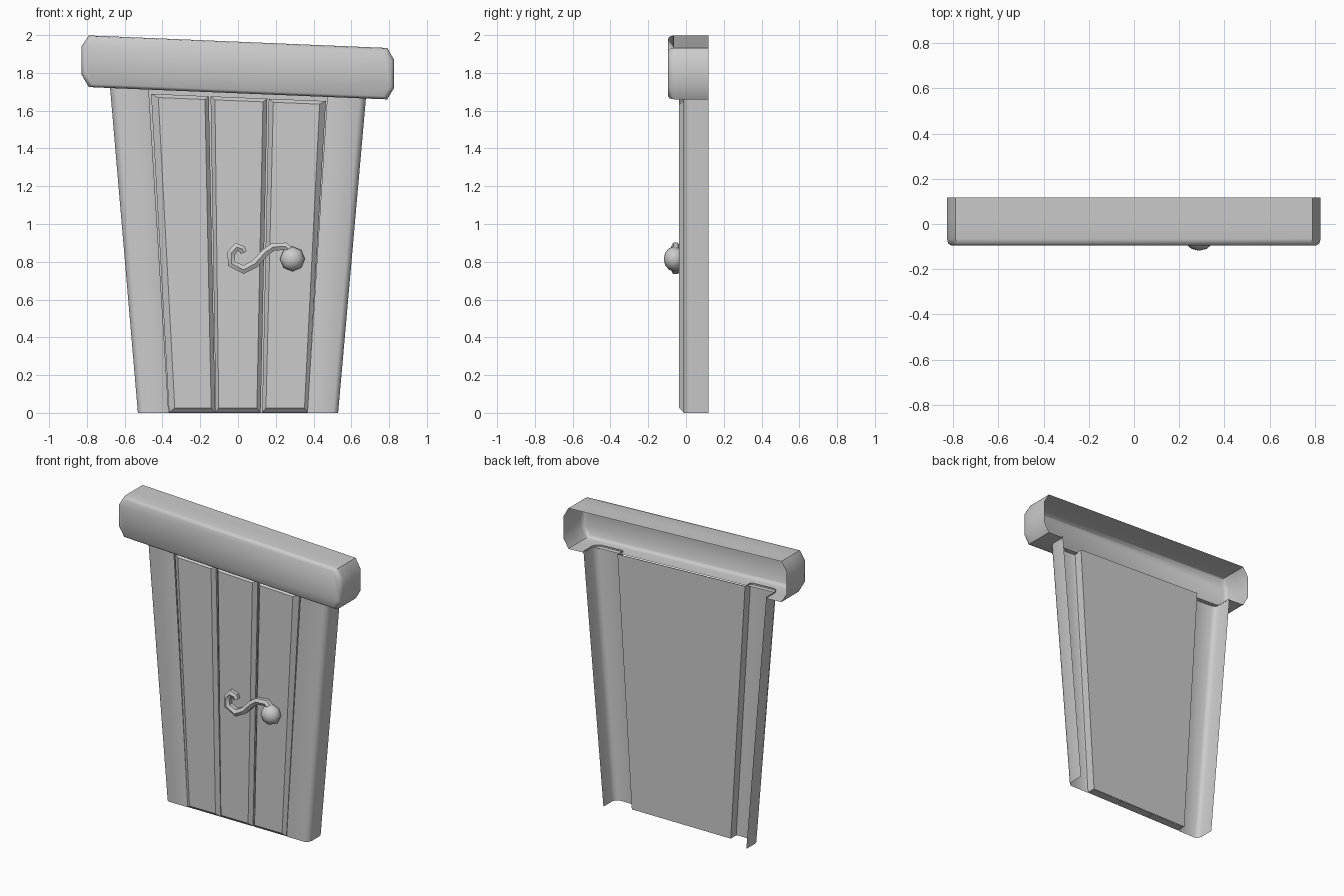
import bpy, bmesh, math
from mathutils import Vector

if "Cube" in bpy.data.objects:
    bpy.data.objects.remove(bpy.data.objects["Cube"])


def lintel_z(x):
    """Height of the sloping underside of the lintel."""
    return 1.692 - 0.041 * x


def loft(name, rings, closed=True, cap_start=False, cap_end=False, skip=(), angle=None):
    """Skin equal-length rings of points; skip holds (ring, segment) openings."""
    bm = bmesh.new()
    vs = [[bm.verts.new(p) for p in ring] for ring in rings]
    n = len(rings[0])
    for r in range(len(vs) - 1):
        for i in range(n if closed else n - 1):
            if (r, i) not in skip:
                j = (i + 1) % n
                bm.faces.new((vs[r][i], vs[r][j], vs[r + 1][j], vs[r + 1][i]))
    if cap_start:
        bm.faces.new(vs[0])
    if cap_end:
        bm.faces.new(vs[-1])
    bmesh.ops.recalc_face_normals(bm, faces=bm.faces)
    me = bpy.data.meshes.new(name)
    bm.to_mesh(me)
    bm.free()
    ob = bpy.data.objects.new(name, me)
    bpy.context.collection.objects.link(ob)
    if angle:
        smooth(ob, angle)
    return ob


def smooth(ob, angle):
    bpy.ops.object.select_all(action='DESELECT')
    ob.select_set(True)
    bpy.context.view_layer.objects.active = ob
    bpy.ops.object.shade_smooth_by_angle(angle=math.radians(angle))


# Lintel: hollow beam with softened front edge, open at the back and over the door
outline = [(-0.79, 1.998), (0.79, 1.932), (0.826, 1.87), (0.826, 1.72), (0.79, 1.66),
           (0.676, lintel_z(0.676)), (-0.676, lintel_z(-0.676)),
           (-0.79, 1.725), (-0.828, 1.79), (-0.828, 1.94)]


def lintel_ring(y, inset):
    ring = []
    for x, z in outline:
        mid = 1.829 - 0.041 * x
        ring.append((x * (1 - inset / 0.828), y, mid + (z - mid) * (1 - inset / 0.169)))
    return ring


loft("lintel", [lintel_ring(-0.095, 0.02), lintel_ring(-0.086, 0.006), lintel_ring(-0.065, 0),
                lintel_ring(0.02, 0), lintel_ring(0.118, 0)],
     cap_start=True, skip={(3, 5)}, angle=50)

# Jambs: open channels, tapering towards the floor
section = [(0, 0.118), (0, 0.025), (0.05, 0.0), (0.16, -0.012), (0.95, -0.012), (1, -0.008), (1, 0.05)]
for side, label in ((-1, "left"), (1, "right")):
    bottom = [(side * (0.53 - 0.163 * u), y, 0) for u, y in section]
    top = [side * (0.678 - 0.205 * u) for u, y in section]
    top = [(x, y, lintel_z(x) + 0.01) for x, (u, y) in zip(top, section)]
    loft(label + "_jamb", [bottom, top], closed=False, angle=50)

# Flat sheet behind the planks
loft("door_backing", [[(-0.367, 0.05, 0), (0.367, 0.05, 0)],
                      [(-0.473, 0.05, lintel_z(-0.473) + 0.01),
                       (0.473, 0.05, lintel_z(0.473) + 0.01)]], closed=False)

# Planks: (bottom left, bottom right, top left, top right) of base, then of front face
planks = [
    ((-0.365, -0.120, -0.460, -0.155), (-0.335, -0.142, -0.422, -0.175)),
    ((-0.118, 0.120, -0.145, 0.155), (-0.102, 0.100, -0.122, 0.132)),
    ((0.128, 0.368, 0.163, 0.465), (0.148, 0.352, 0.187, 0.432)),
]


def plank_ring(y, xs, low, drop):
    a, b, c, d = xs
    return [(a, y, low), (b, y, low), (d, y, lintel_z(d) - drop), (c, y, lintel_z(c) - drop)]


for k, (base, face) in enumerate(planks):
    loft(f"plank_{k + 1}", [plank_ring(0.045, base, 0.002, 0.022),
                            plank_ring(-0.012, base, 0.002, 0.022),
                            plank_ring(-0.036, face, 0.026, 0.04)],
         cap_end=True)

# Handle: curled bar
path = [(0.03, 0.848, 0.8), (0.022, 0.868, 0.9), (-0.008, 0.878, 1), (-0.036, 0.845, 1),
        (-0.034, 0.79, 1), (0.03, 0.758, 1.05), (0.09, 0.79, 1), (0.145, 0.85, 0.95),
        (0.185, 0.878, 0.95), (0.25, 0.882, 0.95), (0.29, 0.845, 0.95)]
cu = bpy.data.curves.new("handle", 'CURVE')
cu.dimensions = '3D'
cu.bevel_depth = 0.025
cu.bevel_resolution = 1
cu.use_fill_caps = True
sp = cu.splines.new('POLY')
sp.points.add(len(path) - 1)
for p, (x, z, r) in zip(sp.points, path):
    p.co = (x, -0.055, z, 1)
    p.radius = r
handle = bpy.data.objects.new("handle", cu)
bpy.context.collection.objects.link(handle)
bpy.ops.object.select_all(action='DESELECT')
handle.select_set(True)
bpy.context.view_layer.objects.active = handle
bpy.ops.object.convert(target='MESH')
smooth(bpy.context.view_layer.objects.active, 50)

# Knob: low-poly ball
bpy.ops.mesh.primitive_uv_sphere_add(segments=8, ring_count=6, radius=1,
                                     location=(0.288, -0.062, 0.815),
                                     rotation=(math.pi / 2, 0, 0))
knob = bpy.context.object
knob.name = "knob"
knob.scale = (0.066, 0.066, 0.056)
smooth(knob, 60)
